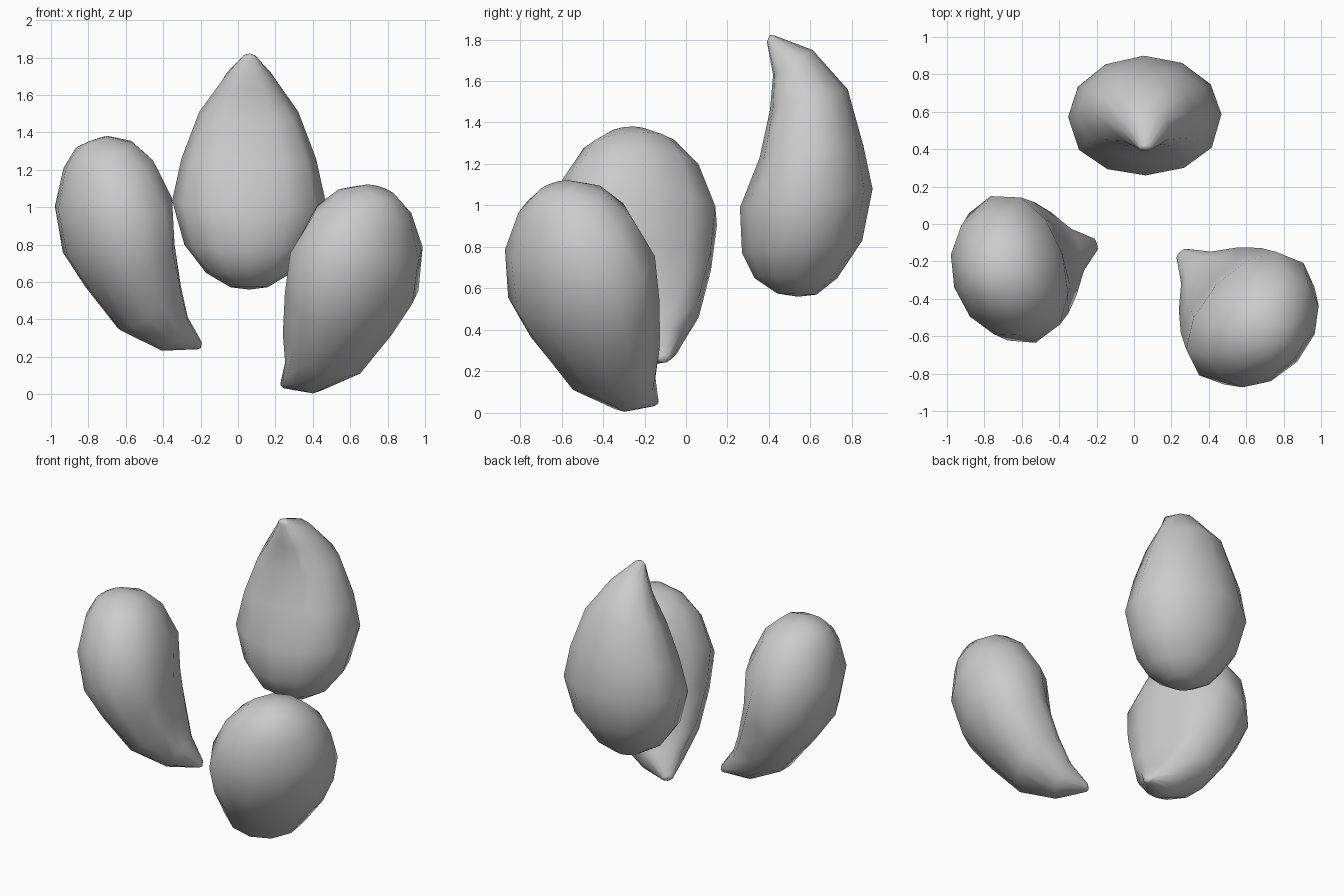
import bpy, bmesh, math
from mathutils import Vector

if "Cube" in bpy.data.objects:
    bpy.data.objects.remove(bpy.data.objects["Cube"])

SEG = 12
# One petal seen from its side; origin at the middle of the bulge.
# Each ring: front (y, z), back (y, z), half width, flatness of the front
RINGS = [
    ((0.44, 0.575), (0.63, 0.57), 0.10, 1.0),
    ((0.33, 0.65), (0.73, 0.65), 0.23, 1.0),
    ((0.27, 0.77), (0.85, 0.83), 0.345, 0.95),
    ((0.26, 0.99), (0.90, 1.08), 0.41, 0.85),
    ((0.355, 1.23), (0.855, 1.29), 0.36, 0.55),
    ((0.405, 1.46), (0.78, 1.56), 0.265, 0.45),
    ((0.42, 1.63), (0.61, 1.75), 0.135, 0.5),
    ((0.39, 1.79), (0.425, 1.82), 0.035, 1.0),
]
POLE = (0.54, 0.56)
CY, CZ = 0.57, 0.95


def petal(name, centre, heading, tilt, down):
    # heading: compass angle of the hollow side; tilt: lean towards it
    n = Vector((math.cos(heading), math.sin(heading), 0))
    up = Vector((0, 0, -1 if down else 1))
    along = n * math.sin(tilt) + up * math.cos(tilt)
    front = n * math.cos(tilt) - up * math.sin(tilt)
    side = front.cross(along)

    def place(x, y, z):
        return Vector(centre) + side * x + front * (CY - y) + along * (z - CZ)

    bm = bmesh.new()
    loops = []
    for (fy, fz), (by, bz), w, flat in RINGS:
        loop = []
        for i in range(SEG):
            a = math.tau * i / SEG
            s = math.sin(a)
            if abs(s) < 1e-6:
                s = 0.0
            d = s ** flat if s > 0 else s
            t = 0.5 + 0.5 * d          # 1 = front, 0 = back
            loop.append(bm.verts.new(place(
                w * math.cos(a), by + (fy - by) * t, bz + (fz - bz) * t)))
        loops.append(loop)
    for a, b in zip(loops, loops[1:]):
        for i in range(SEG):
            j = (i + 1) % SEG
            bm.faces.new((a[i], a[j], b[j], b[i]))
    # rounded end and tip
    pole = bm.verts.new(place(0, *POLE))
    tip = bm.verts.new(place(0, 0.405, 1.822))
    for i in range(SEG):
        j = (i + 1) % SEG
        bm.faces.new((pole, loops[0][j], loops[0][i]))
        bm.faces.new((tip, loops[-1][i], loops[-1][j]))
    bmesh.ops.recalc_face_normals(bm, faces=bm.faces)
    for f in bm.faces:
        f.smooth = True
    me = bpy.data.meshes.new(name)
    bm.to_mesh(me)
    bm.free()
    ob = bpy.data.objects.new(name, me)
    bpy.context.collection.objects.link(ob)
    return ob


R = math.radians
petal("upper_petal", (0.058, 0.57, 0.95), R(271), 0, False)
petal("left_petal", (-0.67, -0.25, 0.985), R(17), R(23), True)
petal("right_petal", (0.65, -0.53, 0.73), R(137), R(28), True)
